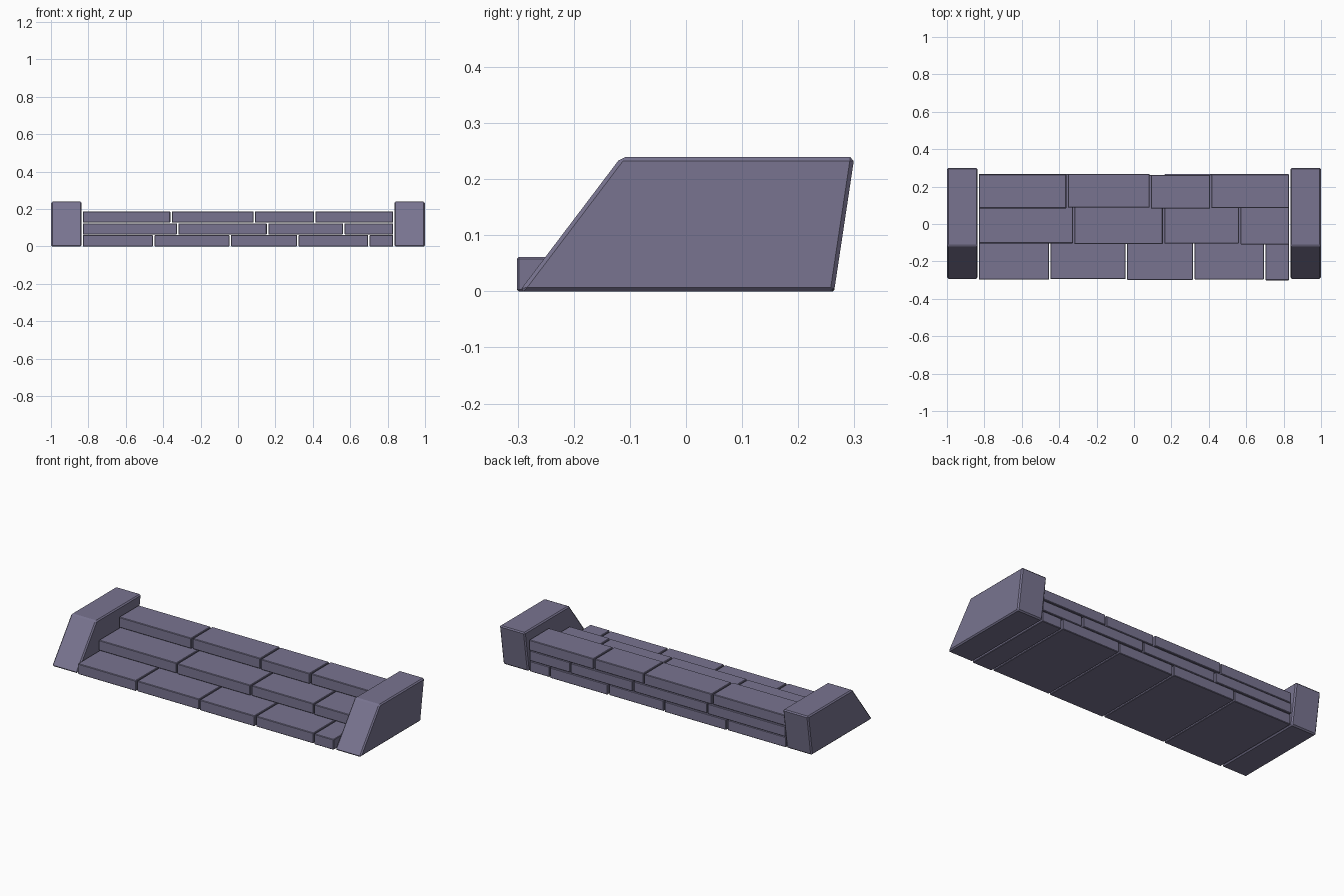
import bpy

if "Cube" in bpy.data.objects:
    bpy.data.objects.remove(bpy.data.objects["Cube"])

stone = bpy.data.materials.new("purple grey stone")
stone.diffuse_color = (0.19, 0.175, 0.28, 1)
stone.use_nodes = True
stone.node_tree.nodes["Principled BSDF"].inputs["Base Color"].default_value = stone.diffuse_color


def prism(name, profile, x0, x1, bevel):
    """Extrude a (y, z) outline from x0 to x1 and chamfer its edges."""
    n = len(profile)
    verts = [(x, y, z) for x in (x0, x1) for y, z in profile]
    faces = [tuple(reversed(range(n))), tuple(range(n, 2 * n))]
    faces += [(i, (i + 1) % n, n + (i + 1) % n, n + i) for i in range(n)]
    me = bpy.data.meshes.new(name)
    me.from_pydata(verts, [], faces)
    me.materials.append(stone)
    ob = bpy.data.objects.new(name, me)
    bpy.context.collection.objects.link(ob)
    mod = ob.modifiers.new("chamfer", "BEVEL")
    mod.width = bevel
    mod.segments = 1
    mod.limit_method = 'NONE'
    return ob


# Sloped side walls
wall = [(-0.297, 0), (0.264, 0), (0.30, 0.239), (-0.116, 0.239)]
prism("left_side_wall", wall, -1.0, -0.836, 0.007)
prism("right_side_wall", wall, 0.836, 1.0, 0.007)

# Stair courses: bottom z, top z, front y, back y, joint positions
courses = [
    (0.0, 0.061, -0.298, 0.262, [-0.45, -0.042, 0.32, 0.70]),
    (0.064, 0.124, -0.106, 0.264, [-0.323, 0.158, 0.565]),
    (0.127, 0.188, 0.085, 0.266, [-0.358, 0.087, 0.41]),
]
wobble = [0.0, 0.003, -0.001, 0.002, -0.003]
for row, (z0, z1, y0, y1, joints) in enumerate(courses):
    edges = [-0.834] + joints + [0.834]
    for i, (a, b) in enumerate(zip(edges, edges[1:])):
        d = wobble[(i + row) % 5]
        prism(f"step_{row + 1}_stone_{i + 1}",
              [(y0 + d, z0), (y1 + d, z0), (y1 + d, z1), (y0 + d, z1)],
              a + 0.004, b - 0.004, 0.003)
